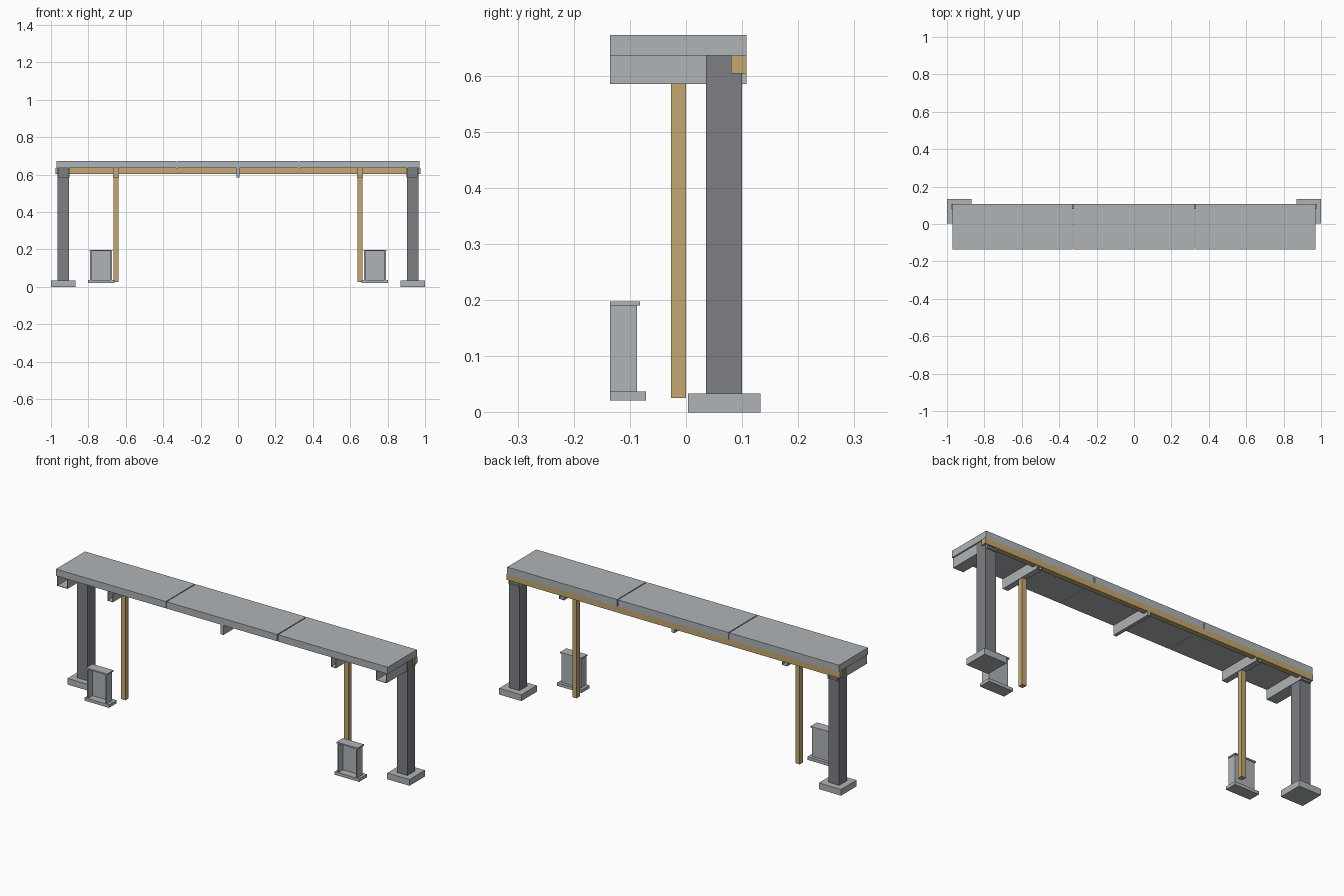
import bpy

cube = bpy.data.objects.get("Cube")
if cube:
    bpy.data.objects.remove(cube, do_unlink=True)


def material(name, r, g, b):
    m = bpy.data.materials.new(name)
    m.use_nodes = True
    m.diffuse_color = (r, g, b, 1)
    m.node_tree.nodes["Principled BSDF"].inputs["Base Color"].default_value = (r, g, b, 1)
    return m


light_grey = material("light grey", 0.43, 0.455, 0.47)
dark_grey = material("dark grey", 0.20, 0.21, 0.225)
wood = material("tan wood", 0.55, 0.39, 0.165)


def box(name, mat, xs, ys, zs):
    """Box between pairs of limits on each axis."""
    corners = [(x, y, z) for x in xs for y in ys for z in zs]
    faces = [(0, 1, 3, 2), (4, 6, 7, 5), (0, 4, 5, 1),
             (2, 3, 7, 6), (0, 2, 6, 4), (1, 5, 7, 3)]
    mesh = bpy.data.meshes.new(name)
    mesh.from_pydata(corners, [], faces)
    mesh.materials.append(mat)
    mesh.update()
    ob = bpy.data.objects.new(name, mesh)
    bpy.context.collection.objects.link(ob)
    return ob


def pair(name, mat, xs, ys, zs):
    """Matching boxes on the left (+x) and right (-x)."""
    box("left_" + name, mat, xs, ys, zs)
    box("right_" + name, mat, (-xs[1], -xs[0]), ys, zs)


FRONT, BACK = -0.135, 0.108
UNDER, DECK, TOP = 0.585, 0.636, 0.672
WALL = 0.003

# Roof deck: three panels with narrow joints
box("middle_deck_panel", light_grey, (-0.323, 0.323), (FRONT, BACK), (DECK, TOP))
pair("deck_panel", light_grey, (0.328, 0.97), (FRONT, BACK), (DECK, TOP))

# Long rear rail
box("rear_rail", wood, (-0.975, 0.975), (0.08, BACK), (0.604, DECK))

# Cross beams: open-ended channels over the supports, a thin rib in the middle
for name, x0, x1 in (("end_beam", 0.902, 0.963), ("post_beam", 0.637, 0.668)):
    pair(name + "_inner_wall", light_grey, (x0, x0 + WALL), (FRONT, BACK), (UNDER, DECK))
    pair(name + "_outer_wall", light_grey, (x1 - WALL, x1), (FRONT, BACK), (UNDER, DECK))
    pair(name + "_floor", light_grey, (x0, x1), (FRONT, BACK), (UNDER, UNDER + WALL))
box("middle_rib", light_grey, (-0.009, 0.009), (FRONT, BACK), (UNDER, DECK))

# Columns on square footings
pair("column", dark_grey, (0.904, 0.966), (0.036, 0.10), (0.033, DECK))
pair("footing", light_grey, (0.87, 1.0), (0.004, 0.133), (0, 0.033))

# Slim posts
pair("post", wood, (0.64, 0.665), (-0.027, 0), (0.025, DECK))

# Small pedestals: open-front channel with cap and base
pair("pedestal_back", light_grey, (0.675, 0.79), (-0.095, -0.087), (0.037, 0.19))
for side, x in (("inner", 0.675), ("outer", 0.784)):
    pair("pedestal_" + side + "_flange", light_grey, (x, x + 0.006), (FRONT, -0.087), (0.037, 0.19))
pair("pedestal_cap", light_grey, (0.671, 0.794), (FRONT, -0.082), (0.19, 0.197))
pair("pedestal_base", light_grey, (0.66, 0.803), (FRONT, -0.071), (0.021, 0.037))
